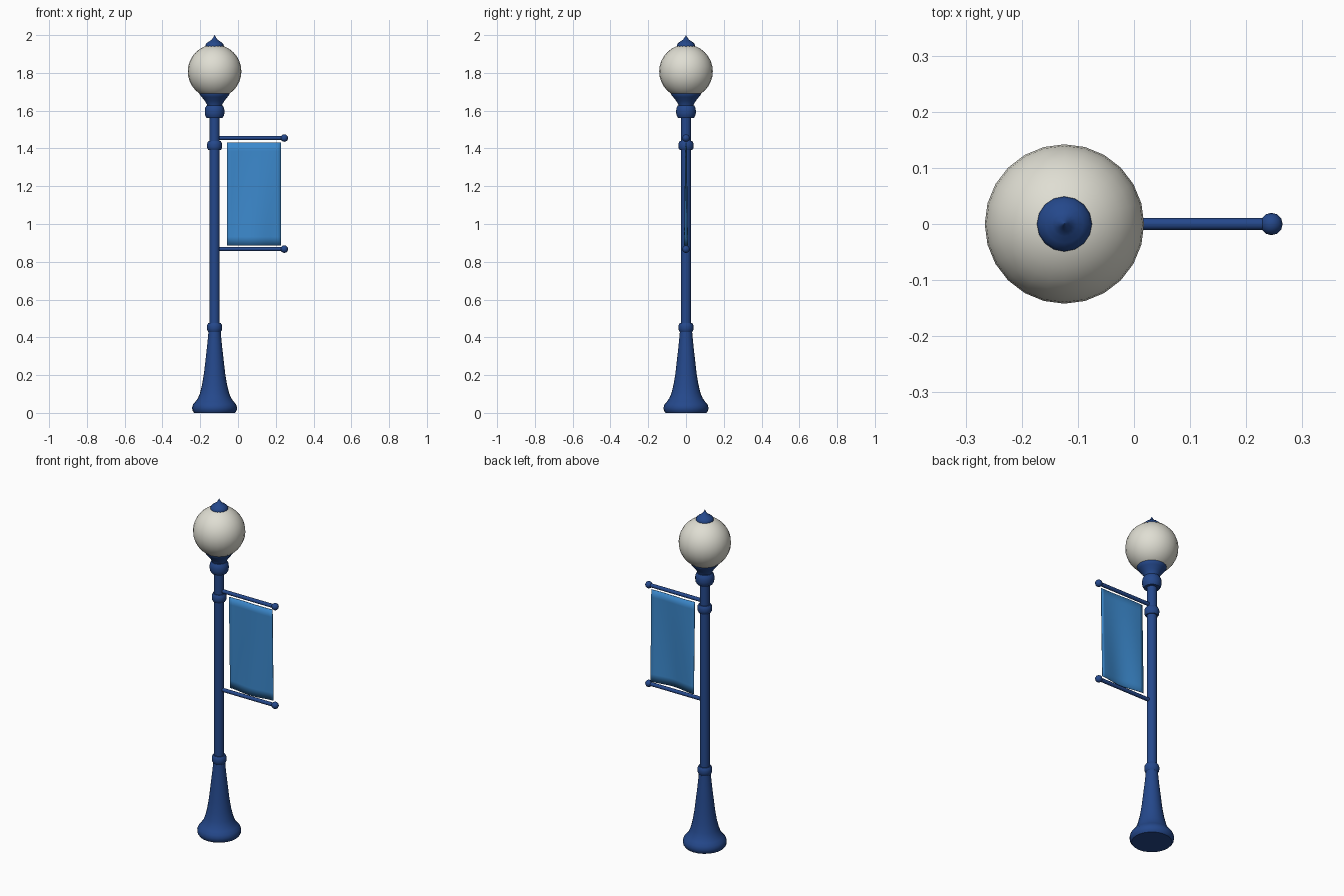
import bpy, math

if "Cube" in bpy.data.objects:
    bpy.data.objects.remove(bpy.data.objects["Cube"])

PX = -0.124  # pole axis


def material(name, rgb):
    m = bpy.data.materials.new(name)
    m.diffuse_color = (*rgb, 1)
    m.use_nodes = True
    m.node_tree.nodes["Principled BSDF"].inputs["Base Color"].default_value = m.diffuse_color
    return m


BLUE = material("dark blue paint", (0.018, 0.065, 0.26))
CLOTH = material("bright blue cloth", (0.045, 0.25, 0.61))
GLASS = material("warm white glass", (0.74, 0.73, 0.65))


def finish(ob, name, mat, angle=40):
    ob.name = name
    ob.data.materials.append(mat)
    bpy.ops.object.select_all(action='DESELECT')
    ob.select_set(True)
    bpy.context.view_layer.objects.active = ob
    bpy.ops.object.shade_smooth_by_angle(angle=math.radians(angle))
    return ob


def lathe(name, profile, mat, n=24):
    """Revolve (radius, z) points around the pole axis and cap both ends."""
    verts, faces = [], []
    for r, z in profile:
        for i in range(n):
            a = 2 * math.pi * i / n
            verts.append((PX + r * math.cos(a), r * math.sin(a), z))
    for k in range(len(profile) - 1):
        for i in range(n):
            j = (i + 1) % n
            faces.append((k*n + i, k*n + j, (k+1)*n + j, (k+1)*n + i))
    faces.append(tuple(reversed(range(n))))
    faces.append(tuple(range((len(profile) - 1) * n, len(profile) * n)))
    me = bpy.data.meshes.new(name)
    me.from_pydata(verts, [], faces)
    ob = bpy.data.objects.new(name, me)
    bpy.context.collection.objects.link(ob)
    return finish(ob, name, mat)


def collar(name, z, r, h):
    lathe(name, [(0.024, z - h/2), (r*0.82, z - h/2), (r*0.96, z - h*0.3), (r, z - h*0.1),
                 (r, z + h*0.1), (r*0.96, z + h*0.3), (r*0.82, z + h/2), (0.024, z + h/2)], BLUE)


# flared base and shaft
lathe("flared_base", [(0.108, 0), (0.117, 0.012), (0.119, 0.028), (0.114, 0.045), (0.101, 0.06),
                      (0.088, 0.078), (0.077, 0.105), (0.066, 0.15), (0.056, 0.21),
                      (0.048, 0.28), (0.040, 0.35), (0.034, 0.41), (0.031, 0.45)], BLUE)
lathe("pole_shaft", [(0.027, 0.42), (0.027, 1.62)], BLUE)

# collars
collar("lower_collar", 0.452, 0.040, 0.048)
collar("upper_collar", 1.415, 0.040, 0.048)
collar("neck_collar", 1.595, 0.052, 0.066)

# globe holder cup
lathe("globe_cup", [(0.036, 1.61), (0.040, 1.632), (0.052, 1.652), (0.068, 1.672),
                    (0.079, 1.686), (0.079, 1.694), (0.06, 1.694)], BLUE)

# glass globe
bpy.ops.mesh.primitive_uv_sphere_add(segments=24, ring_count=16, radius=0.142, location=(PX, 0, 1.808))
finish(bpy.context.object, "glass_globe", GLASS)

# finial cap
lathe("finial", [(0.048, 1.935), (0.049, 1.944), (0.045, 1.954), (0.034, 1.964), (0.022, 1.971),
                 (0.014, 1.978), (0.007, 1.988), (0.0008, 2.0)], BLUE, 16)

# banner arms with ball ends
for tag, z in (("upper", 1.455), ("lower", 0.867)):
    bpy.ops.mesh.primitive_cylinder_add(vertices=12, radius=0.011, depth=0.245 - PX,
                                        location=((0.245 + PX) / 2, 0, z),
                                        rotation=(0, math.pi / 2, 0))
    finish(bpy.context.object, tag + "_banner_arm", BLUE)
    bpy.ops.mesh.primitive_uv_sphere_add(segments=12, ring_count=8, radius=0.02, location=(0.245, 0, z))
    finish(bpy.context.object, tag + "_arm_ball", BLUE)

# gently rippled banner cloth
NX, NZ = 14, 12
verts, faces = [], []
for k in range(NZ + 1):
    v = k / NZ
    for i in range(NX + 1):
        u = i / NX
        y = 0.009 * (0.25 + 0.75 * v) * math.sin(2 * math.pi * u + 1.5 * v)
        verts.append((-0.058 + 0.286 * u, y, 1.432 - 0.545 * v))
for k in range(NZ):
    for i in range(NX):
        a = k * (NX + 1) + i
        faces.append((a, a + NX + 1, a + NX + 2, a + 1))
me = bpy.data.meshes.new("banner")
me.from_pydata(verts, [], faces)
banner = bpy.data.objects.new("banner", me)
bpy.context.collection.objects.link(banner)
finish(banner, "banner", CLOTH)
mod = banner.modifiers.new("thickness", 'SOLIDIFY')
mod.thickness = 0.003
mod.offset = 0
